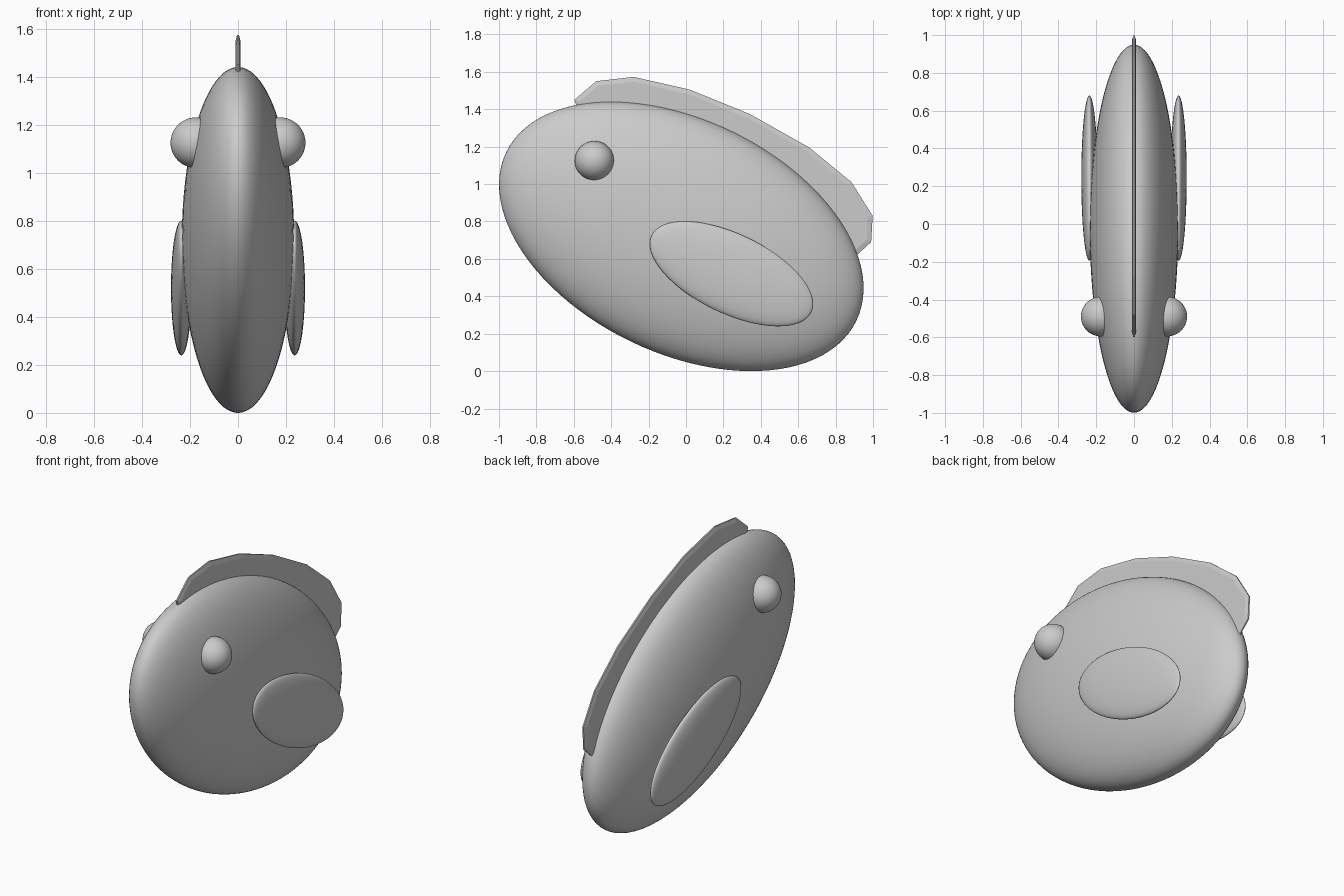
import bpy, bmesh, math
from mathutils import Vector

if "Cube" in bpy.data.objects:
    bpy.data.objects.remove(bpy.data.objects["Cube"])

TILT = math.radians(-25.7)


def ellipsoid(name, center, radii, tilt=0.0, segs=64, rings=32):
    bpy.ops.mesh.primitive_uv_sphere_add(segments=segs, ring_count=rings,
                                         location=center, rotation=(tilt, 0, 0))
    ob = bpy.context.object
    ob.name = name
    ob.scale = radii
    bpy.ops.object.transform_apply(location=False, rotation=True, scale=True)
    bpy.ops.object.shade_smooth()
    return ob


# Body: flat ellipsoid, nose tilted up
ellipsoid("body", (0, -0.025, 0.72), (0.234, 1.039, 0.6234), TILT, 96, 48)

# Eyes and side fins, mirrored
for side, s in (("left", -1), ("right", 1)):
    ellipsoid("eye_" + side, (s * 0.176, -0.49, 1.125), (0.105,) * 3, 0, 48, 24)
    ellipsoid("side_fin_" + side, (s * 0.236, 0.243, 0.52),
              (0.043, 0.474, 0.212), TILT)

# Back fin: thin plate with a chamfered faceted rim, its root sunk in the body
outline = [(-0.57, 1.38), (-0.597, 1.45), (-0.48, 1.55), (-0.28, 1.573),
           (0.02, 1.505), (0.34, 1.375), (0.66, 1.195), (0.885, 1.01),
           (0.998, 0.83), (0.99, 0.69), (0.88, 0.59), (0.55, 0.95), (0.0, 1.25)]
pts = [Vector(p) for p in outline]
n = len(pts)


def inset(i, d):
    a = (pts[i] - pts[i - 1]).normalized()
    b = (pts[(i + 1) % n] - pts[i]).normalized()
    na, nb = Vector((a.y, -a.x)), Vector((b.y, -b.x))
    m = (na + nb).normalized()
    return pts[i] + m * d / max(m.dot(na), 0.5)


bm = bmesh.new()
rows = []
for x, d in ((-0.011, 0.025), (-0.004, 0), (0.004, 0), (0.011, 0.025)):
    rows.append([bm.verts.new((x, *inset(i, d))) for i in range(n)])
for r0, r1 in zip(rows, rows[1:]):
    for i in range(n):
        j = (i + 1) % n
        bm.faces.new((r0[i], r0[j], r1[j], r1[i]))
bm.faces.new(rows[0])
bm.faces.new(rows[-1])
bmesh.ops.recalc_face_normals(bm, faces=bm.faces)
me = bpy.data.meshes.new("back_fin")
bm.to_mesh(me)
bm.free()
bpy.context.collection.objects.link(bpy.data.objects.new("back_fin", me))
